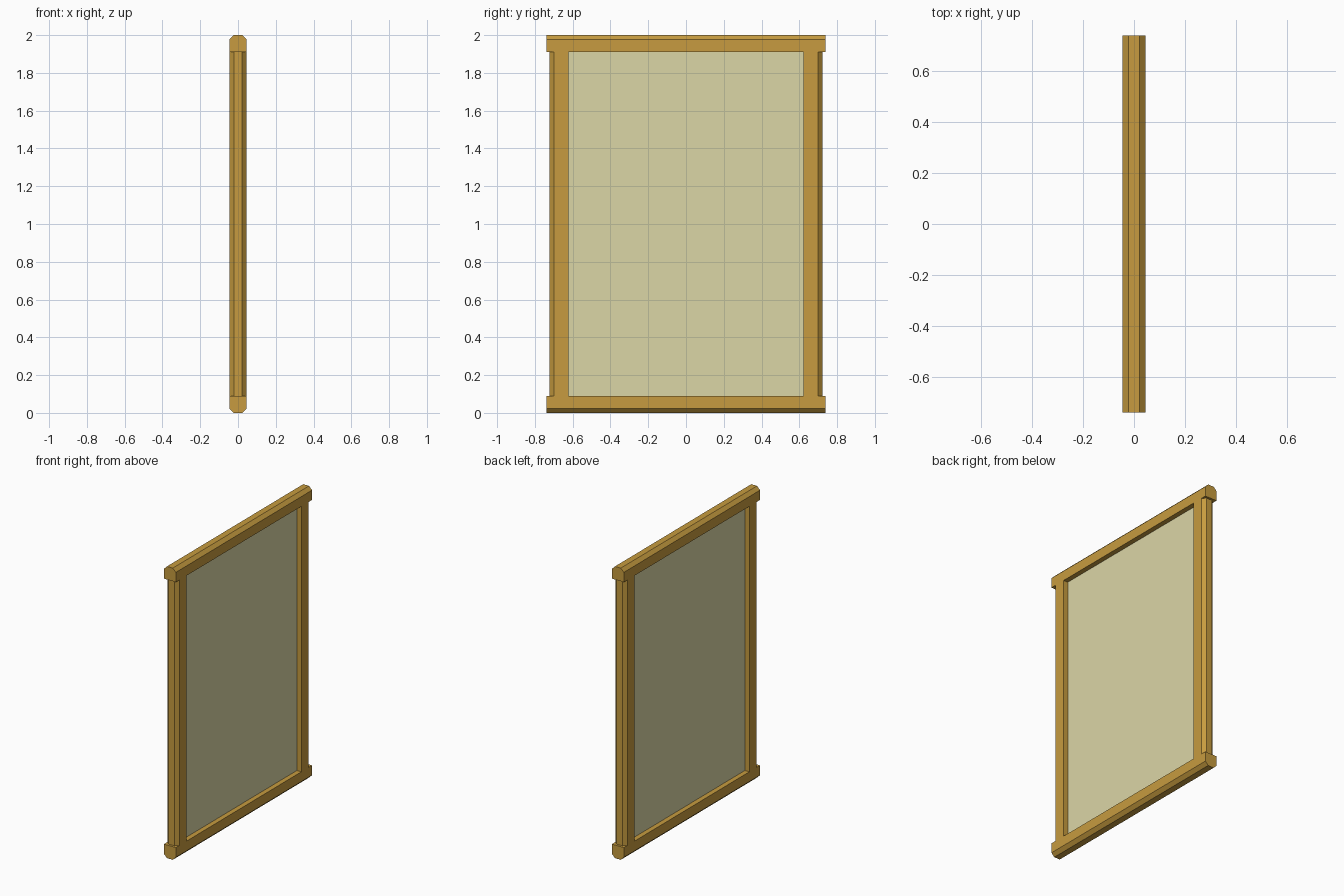
import bpy, bmesh
from mathutils import Vector

if "Cube" in bpy.data.objects:
    bpy.data.objects.remove(bpy.data.objects["Cube"])

HALF_T = 0.045   # half thickness of the frame
CH = 0.023       # chamfer size


def material(name, color):
    m = bpy.data.materials.new(name)
    m.diffuse_color = color
    m.use_nodes = True
    m.node_tree.nodes["Principled BSDF"].inputs["Base Color"].default_value = m.diffuse_color
    return m


wood = material("wood", (0.57, 0.33, 0.05, 1))
pane = material("pane", (0.71, 0.67, 0.38, 1))


def bar(name, profile, axis, length, centre, mat):
    """Extrude a closed profile along a vector, centred on a point."""
    bm = bmesh.new()
    start = Vector(centre) - Vector(axis) * length / 2
    face = bm.faces.new([bm.verts.new(Vector(p) + start) for p in profile])
    new = bmesh.ops.extrude_face_region(bm, geom=[face])["geom"]
    verts = [g for g in new if isinstance(g, bmesh.types.BMVert)]
    bmesh.ops.translate(bm, vec=Vector(axis) * length, verts=verts)
    bmesh.ops.recalc_face_normals(bm, faces=bm.faces)
    mesh = bpy.data.meshes.new(name)
    bm.to_mesh(mesh)
    bm.free()
    mesh.materials.append(mat)
    ob = bpy.data.objects.new(name, mesh)
    bpy.context.collection.objects.link(ob)
    return ob


def chamfered(depth):
    """(x, outward) outline with both outer corners cut off."""
    t = HALF_T
    return [(-t, 0), (t, 0), (t, depth - CH), (t - CH, depth),
            (-t + CH, depth), (-t, depth - CH)]


# Top and bottom rails, chamfered on the outside
for name, z, s in (("top_rail", 1.91, 1), ("bottom_rail", 0.09, -1)):
    bar(name, [(x, 0, s * d) for x, d in chamfered(0.09)],
        (0, 1, 0), 1.476, (0, 0, z), wood)

# Side stiles between the rails
for name, s in (("left_stile", -1), ("right_stile", 1)):
    bar(name, [(x, s * d, 0) for x, d in chamfered(0.1)],
        (0, 0, 1), 1.82, (0, s * 0.622, 1), wood)

# Thin recessed panel
bar("panel", [(-0.011, -0.622, 0), (0.011, -0.622, 0), (0.011, 0.622, 0), (-0.011, 0.622, 0)],
    (0, 0, 1), 1.82, (0, 0, 1), pane)
